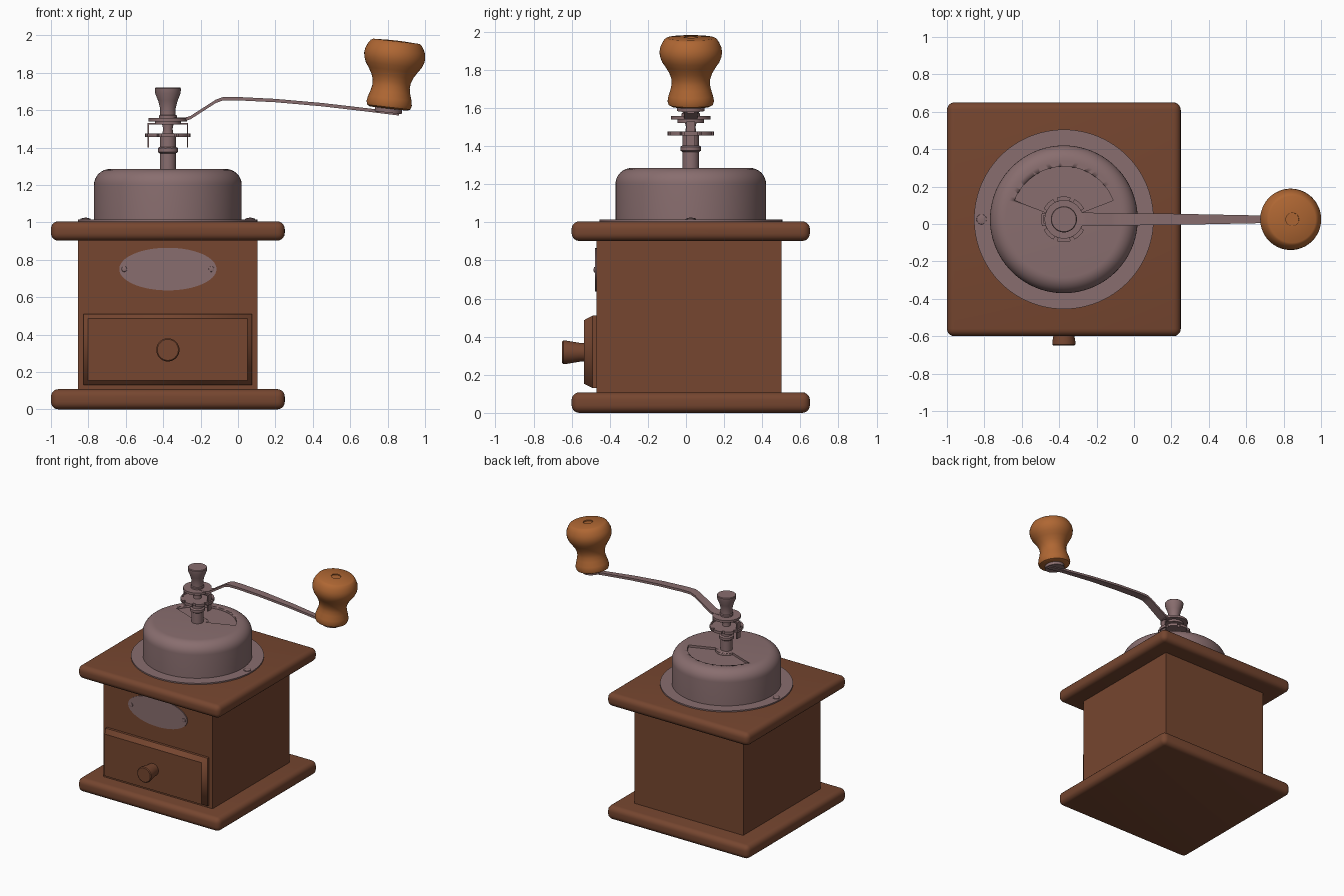
import bpy, bmesh, math
from mathutils import Vector

if "Cube" in bpy.data.objects:
    bpy.data.objects.remove(bpy.data.objects["Cube"])

CX, CY = -0.375, 0.025   # axis of the mill


def mat(name, col):
    m = bpy.data.materials.new(name)
    m.diffuse_color = (*col, 1)
    m.use_nodes = True
    m.node_tree.nodes["Principled BSDF"].inputs["Base Color"].default_value = m.diffuse_color
    return m


WOOD = mat("dark wood", (0.18, 0.061, 0.029))
METAL = mat("dull metal", (0.25, 0.155, 0.158))
ORANGE = mat("light wood", (0.43, 0.135, 0.033))


def finish(name, bm, m, loc=(0, 0, 0), rot=(0, 0, 0), scale=(1, 1, 1), angle=35):
    bmesh.ops.recalc_face_normals(bm, faces=bm.faces)
    me = bpy.data.meshes.new(name)
    bm.to_mesh(me)
    bm.free()
    ob = bpy.data.objects.new(name, me)
    bpy.context.collection.objects.link(ob)
    ob.location, ob.rotation_euler, ob.scale = loc, rot, scale
    me.materials.append(m)
    bpy.ops.object.select_all(action='DESELECT')
    ob.select_set(True)
    bpy.context.view_layer.objects.active = ob
    bpy.ops.object.shade_smooth_by_angle(angle=math.radians(angle))
    return ob


def lathe(name, profile, m, loc=(CX, CY, 0), rot=(0, 0, 0), scale=(1, 1, 1), n=64):
    bm = bmesh.new()
    vs = [bm.verts.new((r, 0, z)) for r, z in profile]
    es = [bm.edges.new(p) for p in zip(vs, vs[1:])]
    bmesh.ops.spin(bm, geom=vs + es, axis=(0, 0, 1), cent=(0, 0, 0),
                   angle=math.tau, steps=n, use_duplicate=False)
    bmesh.ops.remove_doubles(bm, verts=bm.verts, dist=1e-5)
    return finish(name, bm, m, loc, rot, scale)


def disc(name, r, z0, z1, m, **kw):
    return lathe(name, [(0, z0), (r, z0), (r, z1), (0, z1)], m, **kw)


def box(name, lo, hi, m, bevel=0):
    bm = bmesh.new()
    bmesh.ops.create_cube(bm, size=1)
    for v in bm.verts:
        v.co = Vector([lo[i] + (v.co[i] + 0.5) * (hi[i] - lo[i]) for i in range(3)])
    if bevel:
        bmesh.ops.bevel(bm, geom=bm.edges[:], offset=bevel, segments=5,
                        profile=0.5, affect='EDGES')
    return finish(name, bm, m)


def prism(name, outline, z0, z1, m, loc):
    bm = bmesh.new()
    f = bm.faces.new([bm.verts.new((x, y, z0)) for x, y in outline])
    ext = bmesh.ops.extrude_face_region(bm, geom=[f])['geom']
    bmesh.ops.translate(bm, vec=(0, 0, z1 - z0),
                        verts=[g for g in ext if isinstance(g, bmesh.types.BMVert)])
    return finish(name, bm, m, loc)


def polar(r, deg):
    return (r * math.cos(math.radians(deg)), r * math.sin(math.radians(deg)))


# wooden case
box("base_plate", (-1, -0.6, 0), (0.25, 0.65, 0.108), WOOD, 0.04)
box("top_plate", (-1, -0.6, 0.902), (0.25, 0.65, 1.005), WOOD, 0.04)
box("body", (-0.855, -0.47, 0.1), (0.105, 0.5, 0.91), WOOD)

# drawer front with chamfered border
drawer = box("drawer_front", (-0.825, -0.49, 0.13), (0.075, -0.46, 0.51), WOOD)
bm = bmesh.new()
bm.from_mesh(drawer.data)
bm.faces.ensure_lookup_table()
front = min(bm.faces, key=lambda f: f.calc_center_median().y)
bmesh.ops.inset_region(bm, faces=[front], thickness=0.033, depth=0)
for v in front.verts:
    v.co.y = -0.535
bm.to_mesh(drawer.data)
bm.free()
lathe("drawer_knob", [(0, 0), (0.048, 0), (0.05, 0.03), (0.062, 0.1), (0.062, 0.112),
                      (0.056, 0.118), (0, 0.118)], WOOD,
      loc=(CX, -0.532, 0.318), rot=(math.pi / 2, 0, 0))

# oval plate with two rivets
disc("oval_plate", 1, 0, 0.008, METAL, loc=(CX, -0.469, 0.75),
     rot=(math.pi / 2, 0, 0), scale=(0.26, 0.114, 1))
for s in (-1, 1):
    lathe("plate_rivet", [(0, 0), (0.015, 0), (0.014, 0.006), (0, 0.01)], METAL,
          loc=(CX + s * 0.233, -0.476, 0.75), rot=(math.pi / 2, 0, 0), n=24)
    # flange screws
    lathe("flange_screw", [(0, 1.01), (0.028, 1.01), (0.026, 1.02), (0, 1.026)], METAL,
          loc=(CX + s * 0.44, CY, 0), n=24)

# flange and dome
disc("flange", 0.48, 1.0, 1.015, METAL, n=96)
arc = [(0.31 + 0.085 * math.cos(a), 1.2 + 0.085 * math.sin(a))
       for a in [i * math.pi / 16 for i in range(9)]]
dome = lathe("dome", [(0, 1.005), (0.395, 1.005)] + arc + [(0, 1.285)], METAL, n=96)

# sector-shaped filling hatch sunk into the dome
sector = [polar(0.282, 21 + i * 138 / 30) for i in range(31)]
sector += [polar(0.08, 159 - i * 138 / 12) for i in range(13)]
cutter = prism("hatch_cutter", sector, 1.268, 1.35, METAL, (CX, CY, 0))
cutter.hide_render = True
mod = dome.modifiers.new("hatch", 'BOOLEAN')
mod.object, mod.operation, mod.solver = cutter, 'DIFFERENCE', 'EXACT'
bpy.context.view_layer.objects.active = dome
bpy.ops.object.modifier_apply(modifier=mod.name)
bpy.data.objects.remove(cutter)

# shaft with collar
lathe("shaft", [(0, 1.26), (0.043, 1.26), (0.043, 1.368), (0.054, 1.376), (0.054, 1.396),
                (0.043, 1.404), (0.043, 1.46), (0.03, 1.47), (0.025, 1.5), (0.032, 1.53),
                (0.032, 1.57), (0, 1.57)], METAL, n=40)

# notched adjusting ring
gear = []
for k in range(8):
    for d in (-17, -8.5, 0, 8.5, 17):
        gear.append(polar(0.122, k * 45 + d))
    for d in (18, 27):
        gear.append(polar(0.104, k * 45 + d))
prism("adjusting_ring", gear, 1.455, 1.476, METAL, (CX, CY, 0))

# catch bracket: two bent tabs under the crank washer
for s in (-1, 1):
    x0, x1 = sorted((CX + s * 0.101, CX + s * 0.109))
    box("bracket_tab", (x0, CY - 0.022, 1.4), (x1, CY + 0.022, 1.53), METAL)
    x0, x1 = sorted((CX + s * 0.045, CX + s * 0.109))
    box("bracket_top", (x0, CY - 0.022, 1.522), (x1, CY + 0.022, 1.53), METAL)
disc("lower_washer", 0.07, 1.522, 1.54, METAL)
disc("crank_washer", 0.103, 1.54, 1.558, METAL)

# top nut
lathe("top_nut", [(0, 1.555), (0.048, 1.555), (0.048, 1.57), (0.042, 1.575), (0.042, 1.61),
                  (0.052, 1.65), (0.068, 1.69), (0.07, 1.715), (0.066, 1.72), (0, 1.72)],
      METAL, n=40)

# crank arm: (x, top z, half width) along a bent strip
path = [(-0.375, 1.56, .036), (-0.285, 1.56, .036), (-0.255, 1.568, .036), (-0.12, 1.655, .033),
        (-0.08, 1.67, .033), (0.0, 1.67, .032), (0.2, 1.66, .030), (0.45, 1.638, .025),
        (0.7, 1.609, .02), (0.86, 1.589, .02)]
bm = bmesh.new()
rings = [[bm.verts.new((x, CY + sy * w, z + dz))
          for sy, dz in ((-1, 0), (1, 0), (1, -0.018), (-1, -0.018))] for x, z, w in path]
for a, b in zip(rings, rings[1:]):
    for i in range(4):
        j = (i + 1) % 4
        bm.faces.new((a[i], a[j], b[j], b[i]))
bm.faces.new(rings[0])
bm.faces.new(rings[-1])
finish("crank_arm", bm, METAL)

# tilted grip with washer
tilt = dict(loc=(0.805, CY, 1.608), rot=(0, math.radians(6.6), 0))
disc("grip_washer", 0.073, -0.022, 0.004, METAL, **tilt)
lathe("grip", [(0, 0), (0.1, 0), (0.116, 0.008), (0.122, 0.028), (0.117, 0.055), (0.106, 0.09),
               (0.1, 0.12), (0.102, 0.145), (0.112, 0.175), (0.132, 0.208), (0.15, 0.234),
               (0.161, 0.262), (0.164, 0.285), (0.161, 0.31), (0.15, 0.335), (0.137, 0.355),
               (0.125, 0.362), (0.035, 0.366), (0.035, 0.358), (0, 0.358)], ORANGE, **tilt)
